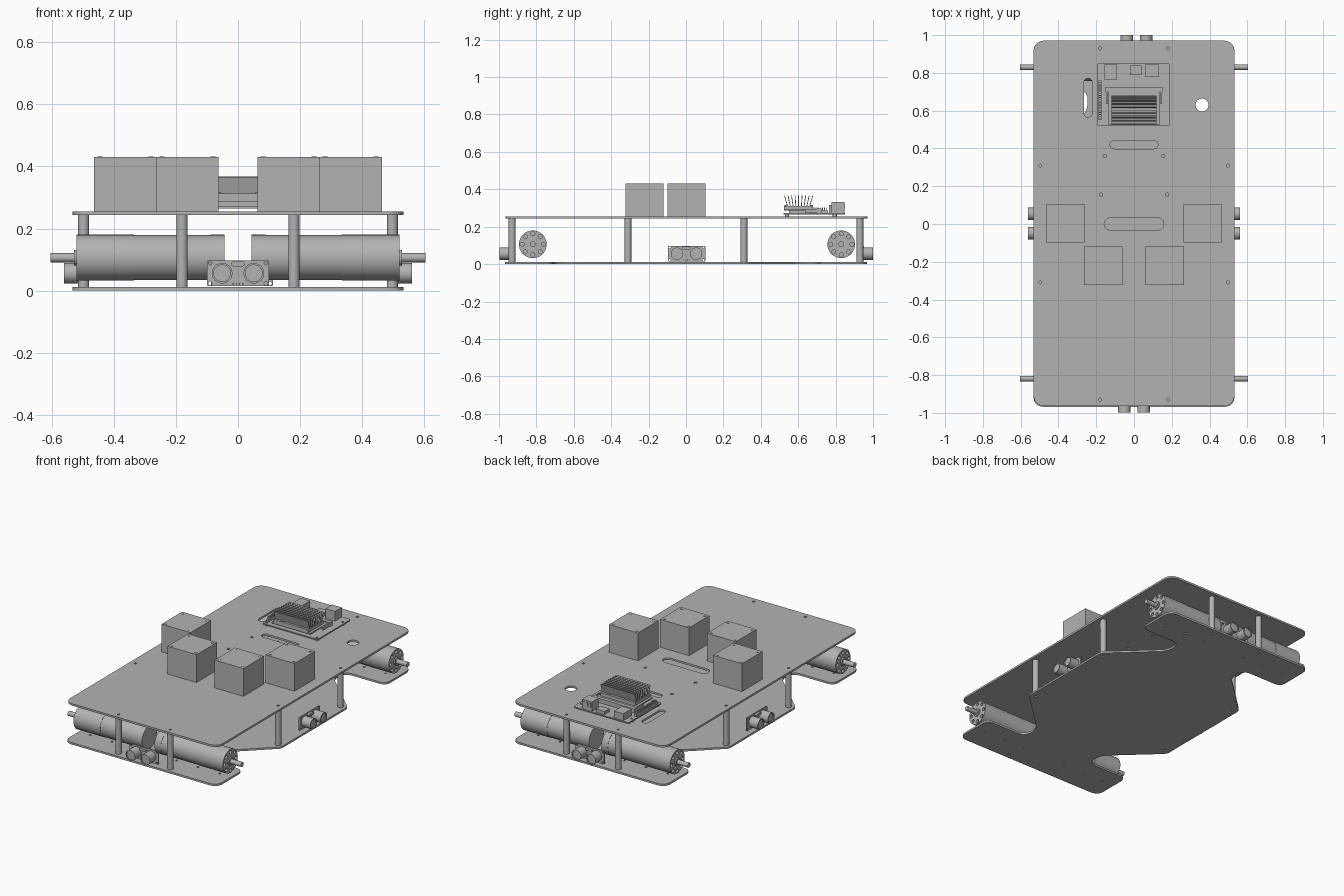
import bpy, bmesh
from math import pi, cos, sin, radians
from mathutils import Matrix, Vector

cube = bpy.data.objects.get("Cube")
if cube:
    bpy.data.objects.remove(cube)

grey = bpy.data.materials.new("plain_grey")
grey.use_nodes = True
COLOUR = (0.45, 0.45, 0.45, 1)
grey.diffuse_color = COLOUR
grey.node_tree.nodes["Principled BSDF"].inputs["Base Color"].default_value = COLOUR

I = Matrix.Identity(4)
T = lambda x, y, z: Matrix.Translation((x, y, z))
R = lambda deg, axis: Matrix.Rotation(radians(deg), 4, axis)


def finish(name, mesh):
    mesh.materials.clear()
    mesh.materials.append(grey)
    mesh.shade_smooth()
    mesh.set_sharp_from_angle(angle=radians(35))
    ob = bpy.data.objects.new(name, mesh)
    bpy.context.collection.objects.link(ob)
    return ob


def box(name, centre, size, m=I):
    bm = bmesh.new()
    bmesh.ops.create_cube(bm, size=1, matrix=m @ T(*centre) @ Matrix.Diagonal((*size, 1)))
    mesh = bpy.data.meshes.new(name)
    bm.to_mesh(mesh)
    bm.free()
    return finish(name, mesh)


def cyl(name, r, z0, z1, m=I, n=32):
    bm = bmesh.new()
    bmesh.ops.create_cone(bm, cap_ends=True, segments=n, radius1=r, radius2=r,
                          depth=z1 - z0, matrix=m @ T(0, 0, (z0 + z1) / 2))
    mesh = bpy.data.meshes.new(name)
    bm.to_mesh(mesh)
    bm.free()
    return finish(name, mesh)


def circle(x, y, r, n=16):
    return [(x + r * cos(2 * pi * i / n), y + r * sin(2 * pi * i / n)) for i in range(n)]


def slot(x, y, half, r, vertical=False):
    pts = []
    for i in range(18):
        a = pi * (i if i < 9 else i - 1) / 8 - pi / 2
        px, py = r * cos(a) + (half - r) * (1 if i < 9 else -1), r * sin(a)
        pts.append((x - py, y + px) if vertical else (x + px, y + py))
    return pts


def rounded(corners, steps=6):
    """Polygon with each corner (x, y, cut) eased by a curve."""
    pts = []
    for i, (x, y, c) in enumerate(corners):
        p = Vector((x, y))
        a = Vector(corners[i - 1][:2]) - p
        b = Vector(corners[(i + 1) % len(corners)][:2]) - p
        a, b = p + a.normalized() * c, p + b.normalized() * c
        for k in range(steps + 1):
            t = k / steps
            pts.append(tuple(a * (1 - t) ** 2 + p * 2.0 * t * (1 - t) * 0.85
                             + (a + b) * 0.15 * t * (1 - t) + b * t * t))
    return pts


def plate(name, loops, z0, z1, m=I):
    """Flat sheet: first loop is the outline, the others are holes."""
    cu = bpy.data.curves.new(name, "CURVE")
    cu.dimensions, cu.fill_mode, cu.extrude = "2D", "BOTH", (z1 - z0) / 2
    for loop in loops:
        sp = cu.splines.new("POLY")
        sp.points.add(len(loop) - 1)
        for q, (x, y) in zip(sp.points, loop):
            q.co = (x, y, 0, 1)
        sp.use_cyclic_u = True
    tmp = bpy.data.objects.new(name + "_outline", cu)
    bpy.context.collection.objects.link(tmp)
    bpy.context.view_layer.update()
    mesh = bpy.data.meshes.new_from_object(tmp.evaluated_get(bpy.context.evaluated_depsgraph_get()))
    bpy.data.objects.remove(tmp)
    mesh.transform(m @ T(0, 0, (z0 + z1) / 2))
    return finish(name, mesh)


def rect(x0, x1, y0, y1, c):
    return rounded([(x0, y0, c), (x1, y0, c), (x1, y1, c), (x0, y1, c)])


# Decks
posts = [(sx * x, sy * y) for x, y in ((0.18, 0.93), (0.497, 0.31)) for sx in (-1, 1) for sy in (-1, 1)]
screws = [circle(x, y, 0.008, 10) for x, y in posts]
top_holes = [slot(0, 0, 0.158, 0.032), slot(0, 0.42, 0.127, 0.022),
             slot(-0.243, 0.668, 0.103, 0.022, True), circle(0.36, 0.63, 0.034, 28)]
top_holes += [circle(s * x, y, 0.009, 10) for s in (-1, 1) for x, y in ((0.155, 0.36), (0.175, 0.155))]
plate("top_deck", [rect(-0.532, 0.532, -0.964, 0.971, 0.055)] + screws + top_holes, 0.243, 0.255)

quarter = [(0.532, 0.33, 0.02), (0.245, 0.6, 0.04), (0.245, 0.71, 0.05), (0.532, 0.71, 0.04), (0.532, 0.968, 0.05)]
half = quarter + [(-x, y, c) for x, y, c in reversed(quarter)]
outline = half + [(-x, -y, c) for x, y, c in half]
mounts = [circle(sx * x, sy * 0.825, 0.007, 8) for x in (0.15, 0.3, 0.45) for sx in (-1, 1) for sy in (-1, 1)]
plate("bottom_deck", [rounded(outline)] + screws + mounts, 0, 0.012)

for x, y in posts:
    cyl("deck_post", 0.018, 0.012, 0.243, T(x, y, 0), 24)

# Drive motors, built along local z pointing outward
for y in (-0.819, 0.83):
    for side in (-1, 1):
        m = T(0, y, 0.106) @ R(90 * side, "Y")
        cyl("motor_end_cap", 0.074, 0.043, 0.088, m, 48)
        cyl("motor_body", 0.0725, 0.088, 0.335, m, 48)
        cyl("motor_gearbox", 0.074, 0.335, 0.5, m, 48)
        holes = [circle(0.057 * cos(k * pi / 4), 0.057 * sin(k * pi / 4), 0.011, 12) for k in range(8)]
        plate("motor_face", [circle(0, 0, 0.074, 48)] + holes, 0.5, 0.52, m)
        cyl("motor_boss", 0.025, 0.52, 0.528, m, 24)
        cyl("motor_shaft", 0.015, 0.52, 0.603, m, 24)

# Distance sensors, facing local -y
for deg, reach, shift in ((0, 0.997, 0), (90, 0.56, 0.003), (180, 1, -0.013), (270, 0.56, -0.003)):
    m = R(deg, "Z") @ T(shift, -reach, 0.056) @ R(90, "X")
    corners = [circle(sx * 0.09, sy * 0.033, 0.006, 10) for sx in (-1, 1) for sy in (-1, 1)]
    plate("sensor_board", [rect(-0.1, 0.1, -0.041, 0.041, 0.004)] + corners, -0.07, -0.062, m)
    for x in (-0.051, 0.051):
        b = m @ T(x, 0, 0)
        cyl("sensor_barrel", 0.033, -0.062, -0.006, b)
        plate("sensor_rim", [circle(0, 0, 0.033, 32), circle(0, 0, 0.027, 32)], -0.006, 0, b)
    plate("sensor_crystal", [slot(0, 0.03, 0.022, 0.008)], -0.062, -0.048, m)
    for k in range(4):
        box("sensor_pin", (-0.015 + 0.01 * k, -0.034, -0.058), (0.004, 0.004, 0.01), m)

# Battery blocks with corner screws
for x, y in ((0.362, 0.003), (0.163, -0.221)):
    for s in (-1, 1):
        box("battery_block", (s * x, y, 0.3425), (0.202, 0.204, 0.175))
        for dx in (-0.082, 0.082):
            for dy in (-0.082, 0.082):
                cyl("block_screw", 0.008, 0.43, 0.432, T(s * x + dx, y + dy, 0), 12)

# Computer board
feet = [(x, y) for x in (-0.178, 0.172) for y in (0.54, 0.795)]
plate("computer_board", [rect(-0.195, 0.19, 0.52, 0.85, 0.01)] + [circle(x, y, 0.007, 10) for x, y in feet], 0.265, 0.272)
for x, y in feet:
    cyl("board_standoff", 0.011, 0.255, 0.265, T(x, y, 0), 12)
box("pin_header", (-0.18, 0.655, 0.28), (0.016, 0.21, 0.016))
for k in range(20):
    box("header_pin", (-0.18, 0.56 + 0.01 * k, 0.295), (0.01, 0.004, 0.016))
box("module_socket", (0, 0.712, 0.285), (0.3, 0.024, 0.026))
for s in (-1, 1):
    box("socket_arm", (s * 0.145, 0.67, 0.285), (0.009, 0.07, 0.02))
box("module_board", (0, 0.615, 0.289), (0.27, 0.18, 0.006))
box("network_port", (-0.122, 0.805, 0.294), (0.066, 0.08, 0.044))
box("usb_port", (0.096, 0.813, 0.302), (0.068, 0.068, 0.06))
for k in range(3):
    box("port_tab", (0.074 + 0.022 * k, 0.845, 0.31), (0.012, 0.012, 0.025))
box("power_socket", (0.01, 0.815, 0.282), (0.06, 0.05, 0.02))

# Heat sink with fins that lean outward
box("heat_sink_base", (0, 0.602, 0.302), (0.24, 0.155, 0.02))
for k in range(-4, 5):
    m = T(0, 0.602 + 0.015 * k, 0.312) @ R(-4 * k, "X")
    box("heat_sink_fin", (0, 0, 0.027), (0.24, 0.004, 0.058), m)
for x in (-0.065, 0.065):
    for y in (0.535, 0.67):
        cyl("heat_sink_screw", 0.009, 0.312, 0.316, T(x, y, 0), 12)
